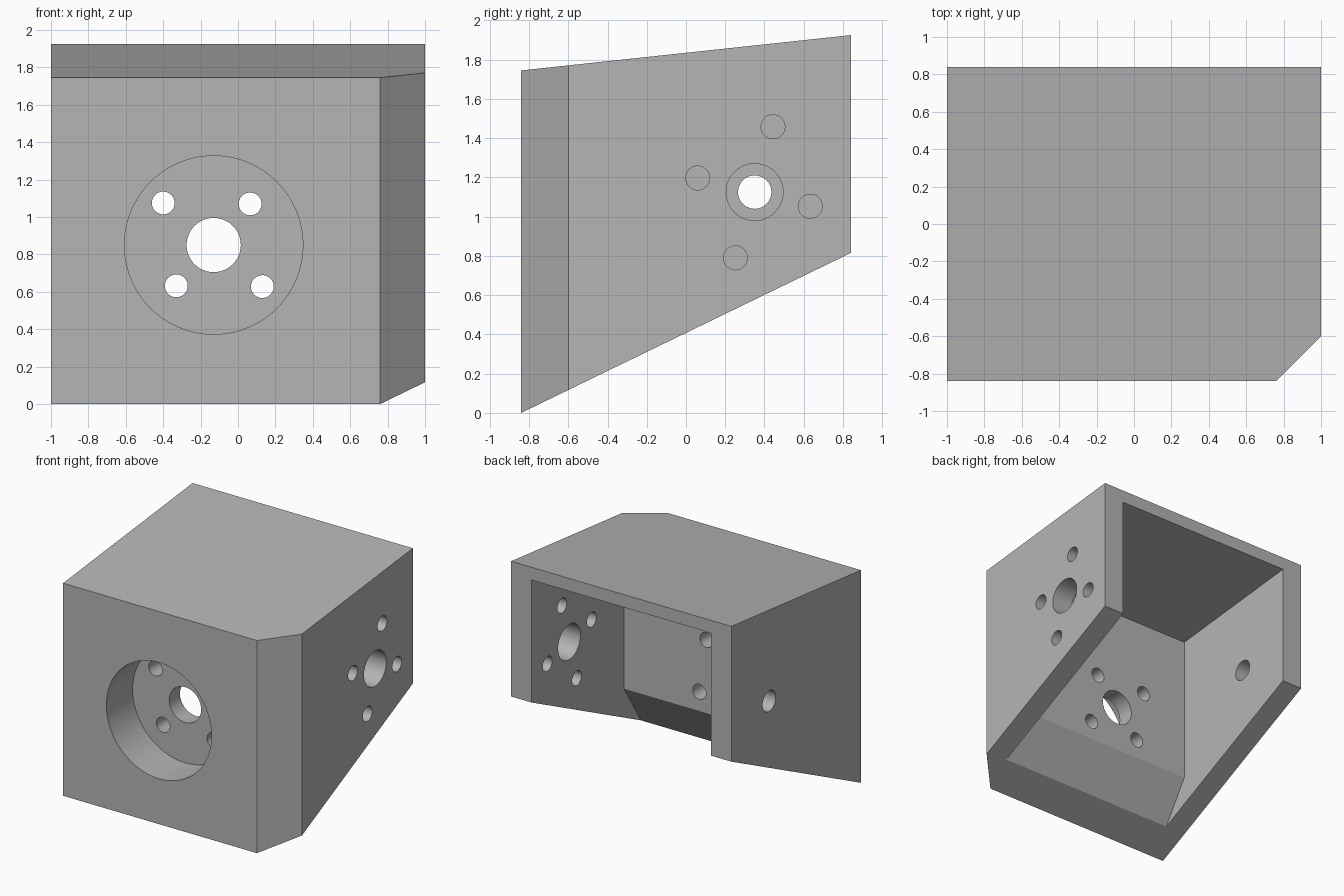
import bpy
import bmesh
import math
from mathutils import Vector

cube = bpy.data.objects.get("Cube")
if cube:
    bpy.data.objects.remove(cube, do_unlink=True)

grey = bpy.data.materials.new("plain grey")
grey.use_nodes = True
colour = (0.46, 0.46, 0.46, 1)
grey.diffuse_color = colour
grey.node_tree.nodes["Principled BSDF"].inputs["Base Color"].default_value = colour


def add_object(name, bm):
    bmesh.ops.recalc_face_normals(bm, faces=bm.faces[:])
    mesh = bpy.data.meshes.new(name)
    bm.to_mesh(mesh)
    bm.free()
    mesh.materials.append(grey)
    obj = bpy.data.objects.new(name, mesh)
    bpy.context.collection.objects.link(obj)
    return obj


def side_prism(profile, x0, x1):
    """Extrude a (y, z) outline along x."""
    bm = bmesh.new()
    face = bm.faces.new([bm.verts.new((x0, y, z)) for y, z in profile])
    new = bmesh.ops.extrude_face_region(bm, geom=[face])["geom"]
    moved = [v for v in new if isinstance(v, bmesh.types.BMVert)]
    bmesh.ops.translate(bm, verts=moved, vec=(x1 - x0, 0, 0))
    return bm


def cut(target, cutter):
    """Subtract the cutter, then remove it."""
    cutter.hide_render = True
    mod = target.modifiers.new("cut", "BOOLEAN")
    mod.operation = "DIFFERENCE"
    mod.solver = "EXACT"
    mod.object = cutter
    bpy.context.view_layer.objects.active = target
    bpy.ops.object.modifier_apply(modifier=mod.name)
    bpy.data.objects.remove(cutter, do_unlink=True)


def bore(target, start, end, radius, segments=48):
    """Drill a round hole from start to end."""
    start, end = Vector(start), Vector(end)
    axis = end - start
    bm = bmesh.new()
    bmesh.ops.create_cone(bm, cap_ends=True, segments=segments, radius1=radius,
                          radius2=radius, depth=axis.length)
    turn = axis.to_track_quat("Z", "Y").to_matrix()
    bmesh.ops.rotate(bm, verts=bm.verts[:], matrix=turn)
    bmesh.ops.translate(bm, verts=bm.verts[:], vec=(start + end) / 2)
    cut(target, add_object("bore_cutter", bm))


# Outer block with sloped top and bottom, and one chamfered front corner
bm = side_prism([(-0.84, 0), (0.84, 0.815), (0.84, 1.925), (-0.84, 1.745)], -1, 1)
sliced = bmesh.ops.bisect_plane(bm, geom=bm.verts[:] + bm.edges[:] + bm.faces[:],
                                plane_co=(1, -0.6, 0), plane_no=(1, -1, 0),
                                clear_outer=True)
rim = [e for e in sliced["geom_cut"] if isinstance(e, bmesh.types.BMEdge)]
bmesh.ops.contextual_create(bm, geom=rim)
housing = add_object("housing", bm)

# Cavity, open at the back and underneath
cavity = [(-0.36, 0.47), (-0.36, 1.692), (1.2, 1.859), (1.2, -0.4), (-0.916, -0.4)]
cut(housing, add_object("cavity_cutter", side_prism(cavity, -0.815, 0.815)))

# Front wall: counterbore, shaft hole and four screw holes
bore(housing, (-0.13, -1, 0.85), (-0.13, -0.5, 0.85), 0.477, 96)
bore(housing, (-0.13, -0.7, 0.85), (-0.13, -0.2, 0.85), 0.145)
for x, z in [(-0.4, 1.075), (0.065, 1.07), (0.13, 0.628), (-0.33, 0.632)]:
    bore(housing, (x, -0.7, z), (x, -0.2, z), 0.061)

# Left wall: shaft hole and four screw holes
bore(housing, (0.6, 0.35, 1.125), (1.2, 0.35, 1.125), 0.145)
for y, z in [(0.06, 1.197), (0.443, 1.458), (0.633, 1.053), (0.252, 0.79)]:
    bore(housing, (0.6, y, z), (1.2, y, z), 0.061)

# Right wall: single pivot hole
bore(housing, (-1.2, 0.35, 1.125), (-0.6, 0.35, 1.125), 0.085)

bpy.ops.object.select_all(action="DESELECT")
housing.select_set(True)
bpy.context.view_layer.objects.active = housing
bpy.ops.object.shade_smooth_by_angle(angle=math.radians(25))
